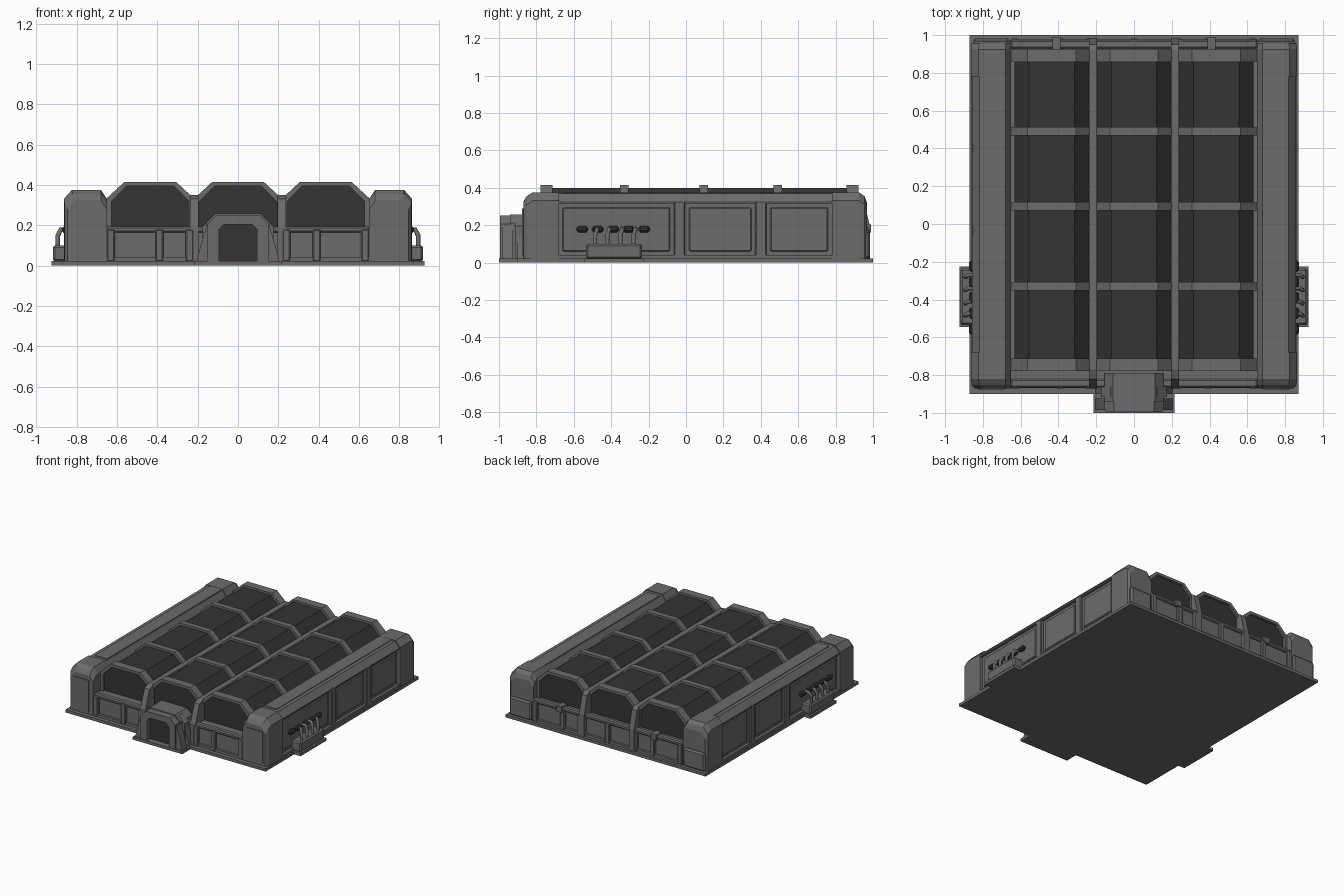
import bpy, bmesh
from mathutils import Vector

old = bpy.data.objects.get("Cube")
if old:
    bpy.data.objects.remove(old, do_unlink=True)


def material(name, value):
    m = bpy.data.materials.new(name)
    m.use_nodes = True
    col = (value, value, value, 1)
    m.diffuse_color = col
    m.node_tree.nodes["Principled BSDF"].inputs["Base Color"].default_value = col
    return m


GREY = material("panel_grey", 0.15)
DARK = material("dark_glass", 0.035)


def finish(name, bm, mat, bevel=0):
    bmesh.ops.recalc_face_normals(bm, faces=bm.faces)
    me = bpy.data.meshes.new(name)
    bm.to_mesh(me)
    bm.free()
    me.materials.append(mat)
    ob = bpy.data.objects.new(name, me)
    bpy.context.collection.objects.link(ob)
    if bevel:
        mod = ob.modifiers.new("bevel", "BEVEL")
        mod.width, mod.segments = bevel, 1
    return ob


def box(name, x, y, z, mat=GREY, bevel=0):
    bm = bmesh.new()
    bmesh.ops.create_cube(bm, size=1)
    for v in bm.verts:
        v.co = [a + (b - a) * (c + 0.5) for (a, b), c in zip((x, y, z), v.co)]
    return finish(name, bm, mat, bevel)


def loft(name, sections, mat=GREY):
    """Join closed xz outlines, each given as (y, points), and cap the ends."""
    bm = bmesh.new()
    rings = [[bm.verts.new((x, y, z)) for x, z in pts] for y, pts in sections]
    for a, b in zip(rings, rings[1:]):
        for i in range(len(a)):
            j = (i + 1) % len(a)
            bm.faces.new((a[i], a[j], b[j], b[i]))
    bm.faces.new(rings[0])
    bm.faces.new(rings[-1])
    return finish(name, bm, mat)


def frame(name, outer, inner, y0, y1):
    """Open arch-shaped frame between two matching outlines."""
    bm = bmesh.new()
    n = len(outer)
    loops = [[bm.verts.new((x, y, z)) for x, z in pts]
             for pts, y in ((outer, y0), (outer, y1), (inner, y1), (inner, y0))]
    for a, b in zip(loops, loops[1:] + loops[:1]):
        for i in range(n - 1):
            bm.faces.new((a[i], a[i + 1], b[i + 1], b[i]))
    for k in (0, n - 1):
        bm.faces.new([l[k] for l in loops])
    return finish(name, bm, GREY)


def arch(cx, half, low, shoulder, flat, top):
    right = [(half, low), (half, shoulder), (flat, top)]
    return [(cx - x, z) for x, z in right] + [(cx + x, z) for x, z in reversed(right)]


def sx(s, a, b):
    return tuple(sorted((s * a, s * b)))


# Ground slab and central body
box("base_slab", (-0.87, 0.87), (-0.9, 1), (0, 0.022))
box("entrance_slab", (-0.215, 0.215), (-1, -0.88), (0, 0.022))
box("central_body", (-0.66, 0.66), (-0.85, 0.96), (0.02, 0.185))

# Three glazed vaults with ribs
for cx in (-0.435, 0, 0.435):
    glass = arch(cx, 0.197, 0.18, 0.322, 0.12, 0.398)
    outer = arch(cx, 0.215, 0.18, 0.335, 0.128, 0.415)
    inner = arch(cx, 0.193, 0.18, 0.318, 0.117, 0.394)
    loft("vault_glass", [(-0.76, glass), (0.905, glass)], DARK)
    for y, w in ((-0.745, 0.065), (-0.33, 0.045), (0.095, 0.045),
                 (0.49, 0.045), (0.89, 0.065)):
        frame("vault_rib", outer, inner, y - w / 2, y + w / 2)

# Gutters between the vaults, with sloping end buttresses
for s in (-1, 1):
    def strip(top, w=0.022):
        return [(s * 0.217 - w, 0.02), (s * 0.217 - w, top),
                (s * 0.217 + w, top), (s * 0.217 + w, 0.02)]
    loft("gutter", [(-0.87, strip(0.19)), (-0.82, strip(0.33)), (-0.77, strip(0.35)),
                    (0.92, strip(0.35)), (0.95, strip(0.33)), (0.985, strip(0.19))])

# Low front and back walls: sill, skirt and posts
for name, face, out in (("front", -0.85, -1), ("back", 0.96, 1)):
    def span(a, b):
        return tuple(sorted((face + out * a, face + out * b)))
    box(name + "_sill", (-0.655, 0.655), span(-0.03, 0.015), (0.165, 0.195), bevel=0.008)
    box(name + "_skirt", (-0.655, 0.655), span(-0.02, 0.018), (0.02, 0.042))
    posts = (-0.63, -0.39, -0.24, 0.24, 0.39, 0.63) + ((0,) if out > 0 else ())
    for x in posts:
        box(name + "_post", (x - 0.02, x + 0.02), span(-0.02, 0.022), (0.02, 0.18), bevel=0.006)
    if out > 0:
        for x in (-0.41, 0.41):
            box("back_bracket", (x - 0.022, x + 0.022), span(-0.04, 0.03), (0.16, 0.205))


def block(s, outer, top, inner=0.65, low=0.02):
    return [(s * x, z) for x, z in (
        (inner, low), (inner, top - 0.045), (inner + 0.03, top),
        (outer - 0.04, top), (outer, top - 0.045), (outer, low))]


# Long side blocks
for s in (-1, 1):
    core = block(s, 0.838, 0.36)
    loft("side_core", [(-0.83, core), (0.93, core)])
    beam = block(s, 0.858, 0.37, low=0.315)
    loft("side_top_beam", [(-0.8, beam), (0.9, beam)])
    full = block(s, 0.863, 0.376)
    loft("side_front_cap", [(-0.87, block(s, 0.845, 0.325)), (-0.852, block(s, 0.86, 0.355)),
                            (-0.82, full), (-0.68, full)])
    loft("side_back_cap", [(0.78, full), (0.925, full), (0.955, block(s, 0.86, 0.355)),
                           (0.968, block(s, 0.845, 0.32))])
    box("side_back_foot", sx(s, 0.66, 0.85), (0.95, 0.985), (0.02, 0.165), bevel=0.012)
    box("side_front_panel", sx(s, 0.685, 0.825), (-0.876, -0.86), (0.04, 0.29))
    box("side_skirt", sx(s, 0.82, 0.86), (-0.7, 0.8), (0.02, 0.04))
    for y in (-0.035, 0.4):
        box("side_post", sx(s, 0.82, 0.86), (y - 0.03, y + 0.03), (0.02, 0.33), bevel=0.006)
    for y0, y1 in ((-0.66, -0.085), (0.015, 0.35), (0.45, 0.76)):
        box("side_panel", sx(s, 0.82, 0.846), (y0, y1), (0.06, 0.295), bevel=0.006)
    box("roof_panel", sx(s, 0.685, 0.79), (-0.65, 0.78), (0.36, 0.375))

# Entrance porch with a stepped surround and a dark door
def porch(half, low, top, cut):
    return arch(0, half, low, top - cut, half - cut, top)


tunnel = porch(0.155, 0.02, 0.258, 0.045)
loft("porch_body", [(-0.94, tunnel), (-0.79, tunnel)])
collar = porch(0.175, 0.02, 0.245, 0.05)
loft("porch_collar", [(-0.915, collar), (-0.86, collar)])
frame("porch_surround", porch(0.15, 0.02, 0.252, 0.045),
      porch(0.095, 0.02, 0.205, 0.025), -0.995, -0.93)
loft("door", [(-0.955, porch(0.1, 0.02, 0.208, 0.025)),
              (-0.93, porch(0.1, 0.02, 0.208, 0.025))], DARK)
for s in (-1, 1):
    foot = [(s * x, z) for x, z in ((0.13, 0.02), (0.13, 0.21), (0.155, 0.2),
                                    (0.185, 0.1), (0.205, 0.02))]
    loft("porch_buttress", [(-0.985, foot), (-0.925, foot)])
    loft("porch_wing", [(-0.9, foot), (-0.84, foot)])

# Service units on both flanks: cabinet, pipes and wall couplings
for s in (-1, 1):
    box("service_slab", sx(s, 0.85, 0.925), (-0.545, -0.225), (0, 0.022))
    box("service_cabinet", sx(s, 0.83, 0.918), (-0.535, -0.235), (0.02, 0.1), bevel=0.01)
    for y in (-0.485, -0.42, -0.35, -0.28):
        cu = bpy.data.curves.new("service_pipe", "CURVE")
        cu.dimensions, cu.bevel_depth, cu.bevel_resolution = "3D", 0.012, 1
        sp = cu.splines.new("POLY")
        path = [Vector((s * x, y + dy, z)) for x, dy, z in
                ((0.893, 0, 0.09), (0.893, 0, 0.15), (0.878, 0.01, 0.178), (0.83, 0.01, 0.182))]
        sp.points.add(len(path) - 1)
        for p, co in zip(sp.points, path):
            p.co = (*co, 1)
        cu.materials.append(GREY)
        bpy.context.collection.objects.link(bpy.data.objects.new("service_pipe", cu))
    for i in range(5):
        y = -0.555 + i * 0.083
        box("pipe_coupling", sx(s, 0.83, 0.873), (y - 0.03, y + 0.03), (0.162, 0.195),
            DARK, bevel=0.01)
